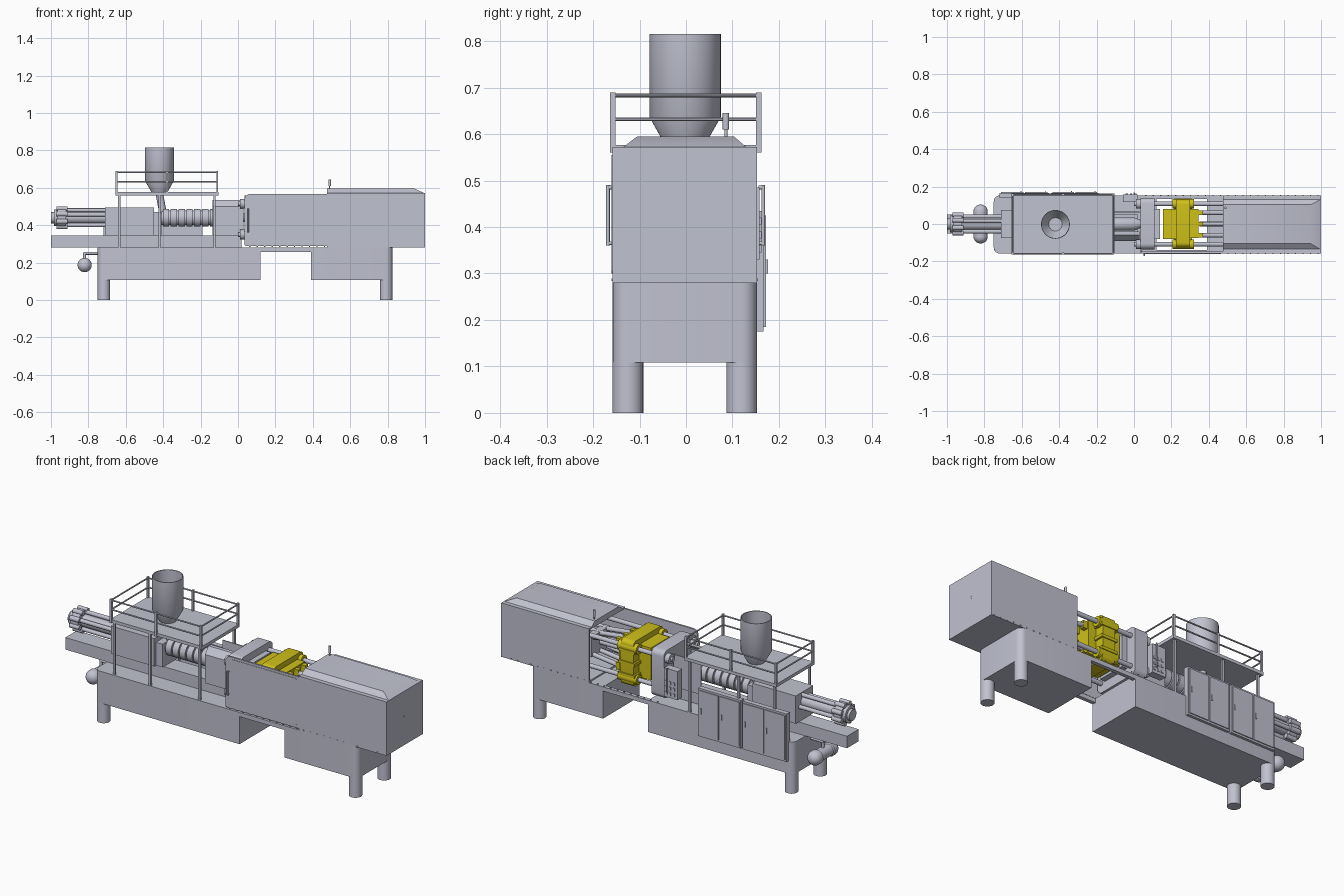
import bpy, bmesh, math
from mathutils import Vector

cube = bpy.data.objects.get("Cube")
if cube:
    bpy.data.objects.remove(cube, do_unlink=True)


def material(name, rgb):
    m = bpy.data.materials.new(name)
    m.use_nodes = True
    m.diffuse_color = (*rgb, 1)
    m.node_tree.nodes["Principled BSDF"].inputs["Base Color"].default_value = (*rgb, 1)
    return m


GREY = material("machine grey", (0.53, 0.54, 0.63))
YELLOW = material("mould yellow", (0.62, 0.53, 0.01))
FRONT, BACK = -0.158, 0.153      # side faces of the machine body
AXIS_Z = 0.44                    # height of the injection axis
parts = []


def finish(name, bm, mat):
    bmesh.ops.recalc_face_normals(bm, faces=bm.faces[:])
    me = bpy.data.meshes.new(name)
    bm.to_mesh(me)
    bm.free()
    me.materials.append(mat)
    ob = bpy.data.objects.new(name, me)
    bpy.context.collection.objects.link(ob)
    parts.append(ob)
    return ob


def loft(name, low, high, mat=GREY):
    """Solid between two matching rings of points."""
    bm = bmesh.new()
    a = [bm.verts.new(p) for p in low]
    b = [bm.verts.new(p) for p in high]
    bm.faces.new(a)
    bm.faces.new(b)
    n = len(a)
    for i in range(n):
        bm.faces.new((a[i], a[(i + 1) % n], b[(i + 1) % n], b[i]))
    return finish(name, bm, mat)


def prism(name, pts, axis, lo, hi, mat=GREY):
    """Extrude a 2D outline along x, y or z."""
    place = {"x": lambda p, t: (t, p[0], p[1]),
             "y": lambda p, t: (p[0], t, p[1]),
             "z": lambda p, t: (p[0], p[1], t)}[axis]
    return loft(name, [place(p, lo) for p in pts], [place(p, hi) for p in pts], mat)


def box(name, x, y, z, mat=GREY):
    return prism(name, [(x[0], y[0]), (x[1], y[0]), (x[1], y[1]), (x[0], y[1])], "z", z[0], z[1], mat)


def rounded(x, y, radii):
    """Rectangle outline; radii run from the low-low corner anticlockwise."""
    pts = []
    corners = [(x[0], y[0], 1, 1), (x[1], y[0], -1, 1), (x[1], y[1], -1, -1), (x[0], y[1], 1, -1)]
    for k, (cx, cy, sx, sy) in enumerate(corners):
        r = radii[k]
        if r == 0:
            pts.append((cx, cy))
            continue
        for s in range(7):
            a = math.pi + k * math.pi / 2 + s * math.pi / 12
            pts.append((cx + sx * r + r * math.cos(a), cy + sy * r + r * math.sin(a)))
    return pts


def lathe(name, profile, centre, axis="x", mat=GREY, seg=32):
    """Revolve (radius, position) pairs about an axis through centre."""
    d = Vector({"x": (1, 0, 0), "y": (0, 1, 0), "z": (0, 0, 1)}[axis])
    u = Vector((d.y, d.z, d.x))
    v = d.cross(u)
    bm = bmesh.new()
    rings = []
    for r, t in profile:
        rings.append([bm.verts.new(Vector(centre) + d * t + r * (
            u * math.cos(2 * math.pi * i / seg) + v * math.sin(2 * math.pi * i / seg))) for i in range(seg)])
    for a, b in zip(rings, rings[1:]):
        for i in range(seg):
            j = (i + 1) % seg
            bm.faces.new((a[i], a[j], b[j], b[i]))
    bm.faces.new(rings[0])
    bm.faces.new(rings[-1])
    return finish(name, bm, mat)


def rod(name, p, q, r, mat=GREY, seg=16):
    """Round bar from p to q."""
    p, q = Vector(p), Vector(q)
    bm = bmesh.new()
    bmesh.ops.create_cone(bm, cap_ends=True, segments=seg, radius1=r, radius2=r, depth=(q - p).length)
    rot = (q - p).to_track_quat("Z", "Y").to_matrix().to_4x4()
    rot.translation = (p + q) / 2
    bm.transform(rot)
    return finish(name, bm, mat)


# Base: two bodies joined by thin strips, on four round legs
prism("injection_base", rounded((-0.75, 0.12), (FRONT, BACK), (.033, 0, 0, .033)), "z", 0.108, 0.28)
prism("clamp_base", rounded((0.39, 0.825), (FRONT, BACK), (0, .033, .033, 0)), "z", 0.108, 0.28)
for y in ((FRONT, FRONT + 0.02), (BACK - 0.02, BACK)):
    box("base_strip", (0.12, 0.39), y, (0.257, 0.28))
for x in (-0.717, 0.792):
    for y in (FRONT + 0.033, BACK - 0.033):
        rod("leg", (x, y, 0), (x, y, 0.11), 0.033, seg=32)

# Clamp cover: hollow, open towards the mould, with a raised roof
box("cover_front_wall", (0.475, 1.0), (FRONT, FRONT + 0.008), (0.282, 0.572))
box("cover_back_wall", (0.475, 1.0), (BACK - 0.008, BACK), (0.282, 0.572))
box("cover_end_wall", (0.992, 1.0), (FRONT, BACK), (0.282, 0.572))
box("cover_floor", (0.475, 1.0), (FRONT, BACK), (0.28, 0.288))
box("cover_roof", (0.475, 1.0), (FRONT, BACK), (0.564, 0.572))
loft("roof_hump",
     [(0.475, -0.135, 0.572), (0.995, -0.135, 0.572), (0.995, 0.13, 0.572), (0.475, 0.13, 0.572)],
     [(0.475, -0.105, 0.595), (0.945, -0.105, 0.595), (0.945, 0.103, 0.595), (0.475, 0.103, 0.595)])
rod("end_plug", (0.995, -0.002, 0.438), (1.001, -0.002, 0.438), 0.009)
lathe("signal_lamp", [(0.003, 0), (0.003, 0.02), (0.007, 0.02), (0.007, 0.055)], (0.49, 0.086, 0.59), "z", seg=16)

# Front sliding door with inset edge and grab handles
prism("door", rounded((0.035, 0.475), (0.288, 0.567), (.01, 0, 0, .03)), "y", FRONT, FRONT + 0.01)
prism("door_panel", rounded((0.065, 0.462), (0.3, 0.555), (.01, .01, .01, .01)), "y", FRONT - 0.002, FRONT + 0.002)
box("door_return", (0.035, 0.042), (FRONT, FRONT + 0.03), (0.295, 0.535))
for hx, wall, out in ((0.055, FRONT, -0.01), (0.0, 0.156, 0.01)):
    rod("handle", (hx, wall + out, 0.36), (hx, wall + out, 0.49), 0.004)
    for z in (0.365, 0.485):
        rod("handle_stub", (hx, wall, z), (hx, wall + out, z), 0.004)
for i in range(24):
    for y in (FRONT, BACK):
        box("seam_bolt", (0.06 + i * 0.04, 0.066 + i * 0.04), (y - 0.002, y + 0.002), (0.284, 0.289))

# Clamp unit: fixed platen, tie bars, tail platen
prism("fixed_platen", rounded((-0.135, 0.14), (0.30, 0.558), (.03,) * 4), "x", 0.035, 0.11)
box("fixed_mould_half", (0.11, 0.14), (-0.08, 0.08), (0.35, 0.52))
prism("tail_platen", rounded((-0.135, 0.14), (0.30, 0.555), (.03,) * 4), "x", 0.7, 0.78)
for y in (-0.108, 0.108):
    for z in (0.35, 0.515):
        rod("tie_bar", (0.0, y, z), (0.75, y, z), 0.012)
        rod("tie_nut", (0.01, y, z), (0.036, y, z), 0.026, seg=24)
        rod("platen_boss", (0.205, y, z), (0.32, y, z), 0.026, YELLOW, 24)

# Yellow moving platen with ribs
prism("moving_platen", rounded((-0.125, 0.13), (0.31, 0.555), (.025,) * 4), "x", 0.225, 0.30, YELLOW)
box("mould_half", (0.155, 0.225), (-0.08, 0.08), (0.35, 0.525), YELLOW)
box("platen_back", (0.30, 0.345), (-0.075, 0.08), (0.345, 0.525), YELLOW)
for y in (-0.06, 0.0, 0.06):
    for z in (0.37, 0.5):
        box("platen_lug", (0.345, 0.37), (y - 0.012, y + 0.012), (z - 0.02, z + 0.02), YELLOW)
for z in (0.37, 0.435, 0.50):
    box("platen_rib", (0.215, 0.31), (-0.13, 0.135), (z - 0.008, z + 0.008), YELLOW)

# Toggle links and ejector crosshead
for y in (-0.06, 0.0, 0.06):
    for s in (-1, 1):
        zc = 0.435
        rod("front_link", (0.36, y, zc + s * 0.065), (0.53, y, zc + s * 0.045), 0.012)
        rod("rear_link", (0.53, y, zc + s * 0.045), (0.7, y, zc + s * 0.085), 0.012)
box("crosshead", (0.51, 0.55), (-0.08, 0.08), (0.38, 0.49))
rod("clamp_ram", (0.35, 0, 0.435), (0.72, 0, 0.435), 0.014)

# Slide beam and injection carriage
box("slide_beam", (-1.0, 0.02), (-0.05, 0.05), (0.28, 0.345))
box("carriage", (-0.71, -0.45), (-0.075, 0.075), (0.345, 0.495))
box("carriage_front", (-0.45, -0.41), (-0.06, 0.06), (0.345, 0.47))

# Heated barrel with repeated bands, then the nozzle
bands = []
for i in range(7):
    x = -0.41 + i * 0.042
    bands += [(0.039, x), (0.039, x + 0.008), (0.048, x + 0.008), (0.048, x + 0.042)]
lathe("barrel", bands + [(0.036, -0.11), (0.036, 0.0), (0.015, 0.05)], (0, 0, AXIS_Z))
prism("nozzle_shield", [(-0.09, 0.345), (-0.09, 0.50), (-0.06, 0.535), (-0.04, 0.535),
                        (-0.04, 0.53), (-0.058, 0.53), (-0.085, 0.498), (-0.085, 0.345)], "x", -0.135, 0.03)
box("shield_back", (-0.135, 0.03), (0.06, 0.066), (0.345, 0.52))

# Valve box behind the nozzle
box("valve_box", (-0.06, 0.02), (0.118, 0.158), (0.33, 0.485))
for i in range(3):
    for j in range(3):
        x, z = -0.045 + i * 0.023, 0.345 + j * 0.03
        box("valve_button", (x, x + 0.012), (0.156, 0.162), (z, z + 0.015))

# Injection cylinder, clamp flange, tie rods and motor
lathe("injection_cylinder", [(0.03, -1.0), (0.03, -0.985), (0.045, -0.985), (0.045, -0.965), (0.054, -0.965),
                             (0.054, -0.92), (0.032, -0.92), (0.032, -0.70)], (0, 0, AXIS_Z))
for i in range(8):
    a = math.pi / 8 + i * math.pi / 4
    y, z = math.cos(a), math.sin(a)
    rod("flange_bolt", (-0.97, 0.052 * y, AXIS_Z + 0.052 * z), (-0.912, 0.052 * y, AXIS_Z + 0.052 * z), 0.013)
    if i % 2:
        rod("cylinder_rod", (-0.92, 0.043 * y, AXIS_Z + 0.043 * z), (-0.70, 0.043 * y, AXIS_Z + 0.043 * z), 0.011)

# Service platform on posts with railings
PX, PY = (-0.655, -0.105), (-0.158, 0.163)
box("platform", PX, PY, (0.56, 0.577))
for y in (-0.15, 0.147):
    for x in (-0.635, -0.42, -0.125):
        box("platform_post", (x - 0.006, x + 0.006), (y - 0.006, y + 0.006), (0.28, 0.56))
for y in (-0.158, 0.157):
    for x in (-0.649, -0.38, -0.111):
        box("rail_post", (x - 0.005, x + 0.005), (y - 0.006, y + 0.006), (0.56, 0.69))
    for z in (0.632, 0.683):
        rod("long_rail", (-0.65, y, z), (-0.11, y, z), 0.004, seg=10)
for x in (-0.649, -0.111):
    for z in (0.632, 0.683):
        rod("cross_rail", (x, -0.158, z), (x, 0.157, z), 0.004, seg=10)

# Open hopper and feed throat
lathe("hopper", [(0.036, 0.56), (0.042, 0.575), (0.077, 0.637), (0.077, 0.815), (0.073, 0.815),
                 (0.073, 0.638), (0.036, 0.58)], (-0.42, -0.002, 0), "z", seg=48)
rod("feed_throat", (-0.42, 0, 0.565), (-0.40, 0, 0.46), 0.02)

# Electrical cabinets at the back
for x0, x1 in ((-0.72, -0.455), (-0.445, -0.19)):
    box("cabinet", (x0, x1), (0.14, 0.167), (0.175, 0.435))
    mid = (x0 + x1) / 2
    for a, b in ((x0 + 0.008, mid - 0.004), (mid + 0.004, x1 - 0.008)):
        box("cabinet_door", (a, b), (0.165, 0.172), (0.185, 0.425))
        box("cabinet_latch", (b - 0.014, b - 0.009), (0.17, 0.176), (0.30, 0.33))

# Accumulator bottle and its pipe
cap = [(0.038 * math.cos(a), 0.068 + 0.036 * math.sin(a)) for a in (i * math.pi / 2 / 8 for i in range(8))]
body = [(0.038, 0.05), (0.032, 0.045)] + cap
lathe("accumulator", [(r, -t) for r, t in reversed(cap)] + [(0.038, -0.05), (0.032, -0.045),
      (0.032, 0.045), (0.038, 0.05)] + cap, (-0.82, 0, 0.187), "y")
rod("accumulator_pipe", (-0.82, 0, 0.21), (-0.82, 0, 0.25), 0.008)
rod("accumulator_pipe", (-0.826, 0, 0.25), (-0.74, 0, 0.25), 0.008)

# Smooth round surfaces, keep edges sharp
bpy.ops.object.select_all(action="DESELECT")
for ob in parts:
    ob.select_set(True)
bpy.context.view_layer.objects.active = parts[0]
bpy.ops.object.shade_smooth_by_angle(angle=math.radians(32))
